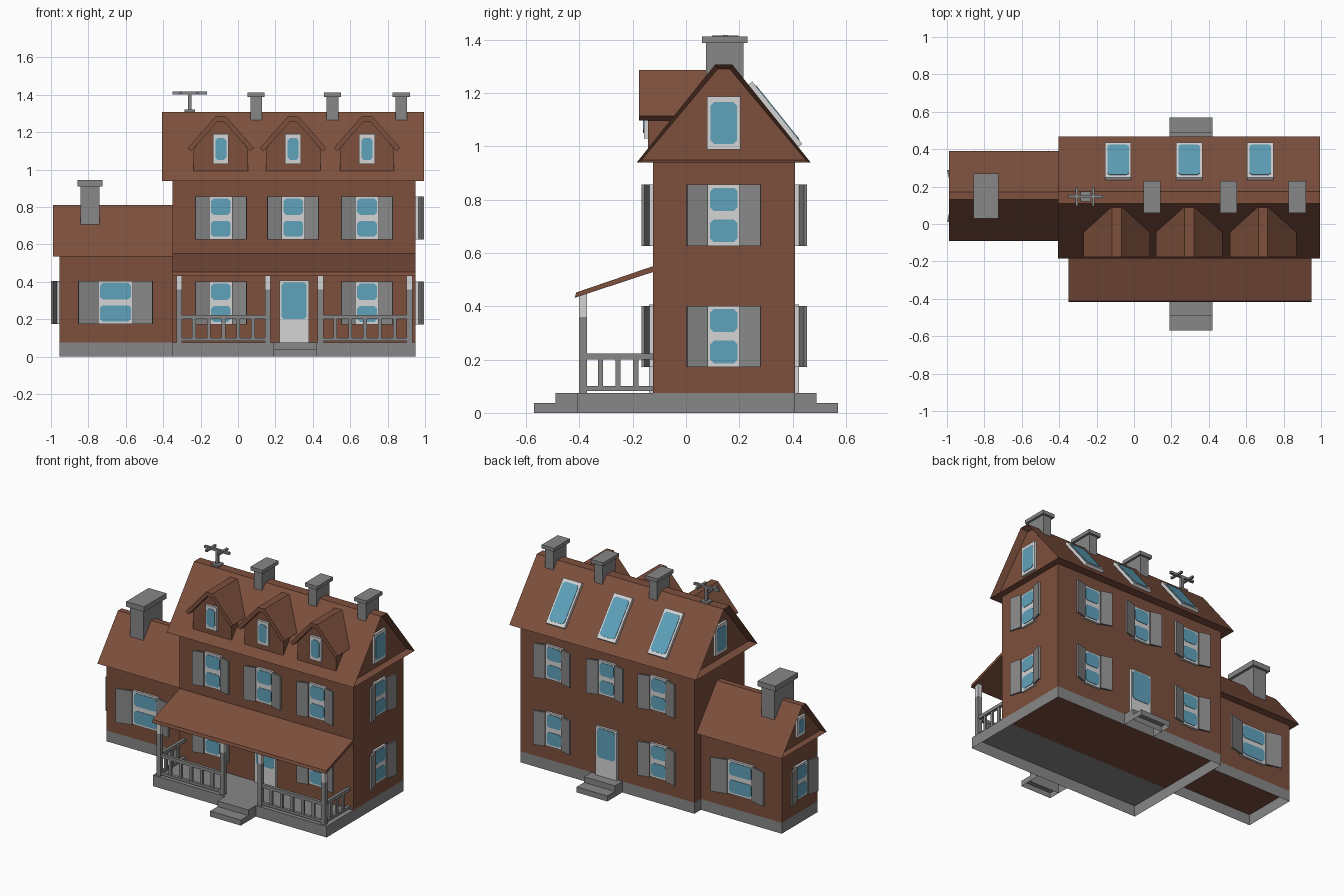
import bpy, bmesh, math
from mathutils import Matrix

if "Cube" in bpy.data.objects:
    bpy.data.objects.remove(bpy.data.objects["Cube"])

def material(name, rgb):
    m = bpy.data.materials.new(name)
    m.diffuse_color = (*rgb, 1)
    m.use_nodes = True
    m.node_tree.nodes["Principled BSDF"].inputs["Base Color"].default_value = m.diffuse_color
    return m

BROWN = material("brown_brick", (0.205, 0.080, 0.047))
GREY = material("stone_grey", (0.245, 0.245, 0.245))
LIGHT = material("pale_trim", (0.66, 0.66, 0.66))
BLUE = material("glass_blue", (0.115, 0.36, 0.50))
ID = Matrix.Identity(4)
ALONG_X = Matrix.Rotation(math.pi / 2, 4, 'Z')   # local x -> y, local y -> -x

def prism(bm, pts, y0, y1, M=ID, mat=0, open_bottom=False):
    """Profile in x/z extruded along y."""
    a = [bm.verts.new(M @ Matrix.Translation((x, y0, z)).translation) for x, z in pts]
    b = [bm.verts.new(M @ Matrix.Translation((x, y1, z)).translation) for x, z in pts]
    n = len(pts)
    faces = [bm.faces.new(a), bm.faces.new(b[::-1])]
    for i in range(1 if open_bottom else 0, n):
        j = (i + 1) % n
        faces.append(bm.faces.new((a[i], b[i], b[j], a[j])))
    for f in faces:
        f.material_index = mat
    bmesh.ops.recalc_face_normals(bm, faces=faces)
    return faces

def box(bm, x0, x1, y0, y1, z0, z1, M=ID, mat=0, open_bottom=False):
    return prism(bm, [(x0, z0), (x1, z0), (x1, z1), (x0, z1)], y0, y1, M, mat, open_bottom)

def finish(name, bm, *mats):
    me = bpy.data.meshes.new(name)
    bm.to_mesh(me)
    bm.free()
    for m in mats:
        me.materials.append(m)
    ob = bpy.data.objects.new(name, me)
    bpy.context.collection.objects.link(ob)
    return ob

def simple_box(name, mat, *dims, **kw):
    bm = bmesh.new()
    box(bm, *dims, **kw)
    return finish(name, bm, mat)

# Foundations (hollow underneath) and walls
simple_box("main_foundation", GREY, -.35, .95, -.41, .41, 0, .075, open_bottom=True)
simple_box("wing_foundation", GREY, -.955, -.35, -.04, .34, 0, .075, open_bottom=True)
simple_box("main_walls", BROWN, -.35, .95, -.123, .41, .073, .945)
simple_box("wing_walls", BROWN, -.955, -.35, -.04, .34, .073, .54)

# Front and back steps
for side, s in (("front", -1), ("back", 1)):
    bm = bmesh.new()
    for d0, d1, h in ((.41, .49, .075), (.49, .57, .037)):
        box(bm, .19, .42, min(s * d0, s * d1), max(s * d0, s * d1), 0, h, open_bottom=True)
    finish(side + "_steps", bm, GREY)

# Gabled roofs with recessed gable ends
def roof(name, x0, x1, y0, y1, z0, z1, half_ridge, recess_ends):
    c = (y0 + y1) / 2
    bm = bmesh.new()
    f = prism(bm, [(y0, z0), (y1, z0), (c + half_ridge, z1), (c - half_ridge, z1)],
              -x1, -x0, ALONG_X)
    for face, dx in zip(f[:2], recess_ends):
        if dx:
            bmesh.ops.inset_region(bm, faces=[face], thickness=.02, depth=0)
            bmesh.ops.translate(bm, verts=list(face.verts), vec=(dx, 0, 0))
    finish(name, bm, BROWN)

roof("main_roof", -.405, .995, -.185, .468, .94, 1.308, .032, (-.045, .055))
roof("wing_roof", -.99, -.35, -.09, .39, .535, .81, .02, (0, .035))

# Windows: local x across, z up, -y outward
def place(x, y, angle):
    return Matrix.Translation((x, y, 0)) @ Matrix.Rotation(math.radians(angle), 4, 'Z')

def pane(bm, hw, z0, z1, y, M, c=.014):
    pts = [(-hw + c, z0), (hw - c, z0), (hw, z0 + c), (hw, z1 - c),
           (hw - c, z1), (-hw + c, z1), (-hw, z1 - c), (-hw, z0 + c)]
    prism(bm, pts, y - .003, y, M, 1)

def window(name, M, w, z0, z1, panes=2, shutter=0, glass=None):
    bm = bmesh.new()
    box(bm, -w / 2, w / 2, -.015, .004, z0, z1, M)
    if glass:
        pane(bm, glass[0], glass[1], glass[2], -.015, M)
    elif panes == 2:
        mid = (z0 + z1) / 2
        pane(bm, w / 2 - .011, z0 + .014, mid - .016, -.015, M)
        pane(bm, w / 2 - .011, mid + .016, z1 - .012, -.015, M)
    else:
        pane(bm, w / 2 - .013, z0 + .02, z1 - .02, -.015, M)
    finish(name, bm, LIGHT, BLUE)
    if shutter:
        bm = bmesh.new()
        for s in (-1, 1):   # shutters stand slightly open
            S = (M @ Matrix.Translation((s * w / 2, -.014, 0))
                 @ Matrix.Rotation(math.radians(-s * 14), 4, 'Z'))
            a, b = sorted((0, s * shutter))
            box(bm, a, b, -.012, 0, z0, z1, S)
        finish(name + "_shutters", bm, GREY)

BAYS = (-.092, .295, .69)
FLOORS = (("lower", .172, .402), ("upper", .627, .857))
for floor, z0, z1 in FLOORS:
    for side, y, ang in (("front", -.123, 0), ("back", .41, 180)):
        for i, x in enumerate(BAYS):
            if floor == "upper" or i != 1:
                window(f"{side}_{floor}_window_{i + 1}", place(x, y, ang), .127, z0, z1, 2, .078)
    window(f"right_{floor}_window", place(.95, .142, 90), .125, z0, z1, 2, .08)
for side, y, ang in (("front", -.04, 0), ("back", .34, 180)):
    window(f"wing_{side}_window", place(-.655, y, ang), .19, .175, .405, 2, .108)
window("wing_left_window", place(-.955, .15, 270), .125, .175, .405, 2, .08)
window("wing_gable_window", place(-.955, .15, 270), .085, .595, .725, 1)
window("right_gable_window", place(.95, .142, 90), .125, .989, 1.187, 1)
window("left_gable_window", place(-.35, .142, 270), .125, .989, 1.187, 1)

# Doors
for side, y, ang in (("front", -.123, 0), ("back", .41, 180)):
    window(side + "_door", place(.3, y, ang), .157, .075, .407, glass=(.067, .2, .397))

# Dormers on the front slope
for i, x in enumerate(BAYS):
    M = place(x, 0, 0)
    bm = bmesh.new()
    prism(bm, [(-.145, .99), (.145, .99), (.145, 1.11), (.02, 1.262), (-.02, 1.262), (-.145, 1.11)],
          -.143, .07, M)
    finish(f"dormer_{i + 1}", bm, BROWN)
    bm = bmesh.new()
    prism(bm, [(-.178, 1.115), (-.158, 1.098), (-.016, 1.258), (.016, 1.258), (.158, 1.098),
               (.178, 1.115), (.025, 1.287), (-.025, 1.287)], -.176, .089, M)
    finish(f"dormer_roof_{i + 1}", bm, BROWN)
    window(f"dormer_window_{i + 1}", place(x, -.143, 0), .085, 1.03, 1.19, 1)

# Skylights lying on the back slope
slope = math.atan2(.368, .295)
for i, x in enumerate((-.085, .295, .675)):
    M = (Matrix.Translation((x, .331, 1.117)) @ Matrix.Rotation(math.pi, 4, 'Z')
         @ Matrix.Rotation(-(math.pi / 2 - slope), 4, 'X'))
    window(f"skylight_{i + 1}", M, .14, -.15, .15, 1)

# Chimneys
def chimney(name, x, y, hx, hy, z0, z1, cap, lip):
    bm = bmesh.new()
    box(bm, x - hx, x + hx, y - hy, y + hy, z0, z1 - cap)
    box(bm, x - hx - lip, x + hx + lip, y - hy - lip, y + hy + lip, z1 - cap, z1)
    finish(name, bm, GREY)

for i, x in enumerate((.097, .505, .873)):
    chimney(f"chimney_{i + 1}", x, .145, .031, .07, 1.2, 1.412, .024, .015)
chimney("wing_chimney", -.791, .15, .05, .103, .69, .945, .035, .017)

# Roof aerial
bm = bmesh.new()
box(bm, -.285, -.229, .12, .174, 1.30, 1.32)
box(bm, -.266, -.248, .138, .156, 1.31, 1.41)
box(bm, -.35, -.165, .139, .155, 1.402, 1.418)
for x in (-.307, -.217):
    box(bm, x - .007, x + .007, .097, .197, 1.402, 1.416)
finish("roof_aerial", bm, GREY)

# Porch roof
bm = bmesh.new()
prism(bm, [(-.418, .432), (-.12, .53), (-.12, .552), (-.412, .452)], -.95, .35, ALONG_X)
finish("porch_roof", bm, BROWN)

# Porch posts with pale tops
POSTS = (-.315, .16, .441, .917)
for i, x in enumerate(POSTS):
    bm = bmesh.new()
    box(bm, x - .015, x + .015, -.402, -.372, .075, .36)
    box(bm, x - .015, x + .015, -.402, -.372, .36, .447, mat=1)
    finish(f"porch_post_{i + 1}", bm, GREY, LIGHT)

# Porch railings
def railing(name, a, b, n, M):
    bm = bmesh.new()
    for z0, z1 in ((.083, .1), (.2, .222)):
        box(bm, a, b, -.01, .01, z0, z1, M)
    for k in range(n):
        c = a + (b - a) * (k + 1) / (n + 1)
        box(bm, c - .01, c + .01, -.007, .007, .09, .21, M)
    finish(name, bm, GREY)

for i in (0, 2):
    railing(f"front_railing_{i // 2 + 1}", POSTS[i], POSTS[i + 1], 5, place(0, -.387, 0))
for side, x in (("left", POSTS[0]), ("right", POSTS[3])):
    railing(side + "_railing", -.387, -.123, 3, place(x, 0, 90))
